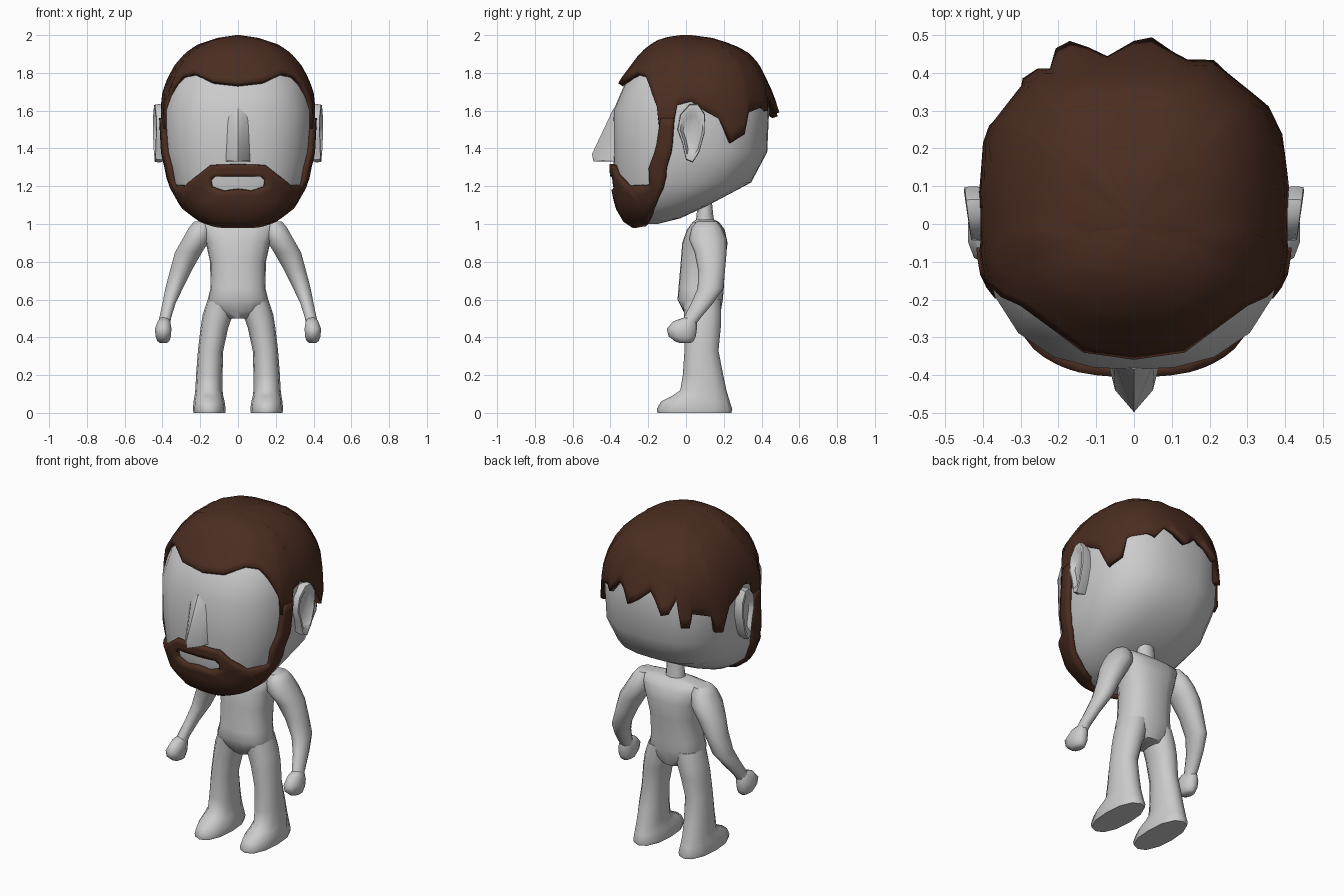
import bpy, bmesh
from math import sin, cos, radians, degrees, atan2, tau
from mathutils import Vector

brown = bpy.data.materials.new("brown_hair")
brown.diffuse_color = (0.07, 0.026, 0.015, 1)


def finish(name, bm, mat=None, thick=0, offset=0, angle=50):
    bmesh.ops.remove_doubles(bm, verts=bm.verts, dist=0.0005)
    bmesh.ops.recalc_face_normals(bm, faces=bm.faces)
    me = bpy.data.meshes.new(name)
    bm.to_mesh(me)
    bm.free()
    ob = bpy.data.objects.new(name, me)
    bpy.context.collection.objects.link(ob)
    if mat:
        me.materials.append(mat)
    bpy.ops.object.select_all(action='DESELECT')
    ob.select_set(True)
    bpy.context.view_layer.objects.active = ob
    bpy.ops.object.shade_smooth_by_angle(angle=radians(angle))
    if thick:
        m = ob.modifiers.new("thickness", 'SOLIDIFY')
        m.thickness, m.offset = thick, offset
    return ob


def skin(rings, bm=None, caps=True):
    """Join closed rings of points with quads."""
    bm = bm or bmesh.new()
    rows = [[bm.verts.new(p) for p in r] for r in rings]
    n = len(rows[0])
    for a, b in zip(rows, rows[1:]):
        for i in range(n):
            j = (i + 1) % n
            bm.faces.new((a[i], a[j], b[j], b[i]))
    if caps:
        bm.faces.new(rows[0])
        bm.faces.new(rows[-1])
    return bm


def loft(name, secs, side=1, n=12, k=2.3):
    """Horizontal sections: z, centre x, centre y, radius x, radius y."""
    rings = []
    for z, cx, cy, rx, ry in secs:
        ring = []
        for i in range(n):
            s, c = sin(tau * i / n), cos(tau * i / n)
            q = (abs(s) ** k + abs(c) ** k) ** (1 / k)
            ring.append((side * (cx + rx * s / q), cy + ry * c / q, z))
        rings.append(ring)
    return finish(name, skin(rings))


# Head and hair tables: z, half width, front y, back y
HEAD = [(1.0, .10, -.27, -.15), (1.03, .19, -.315, -.03), (1.1, .285, -.355, .12),
        (1.22, .355, -.38, .345), (1.38, .39, -.385, .43), (1.6, .40, -.385, .44),
        (1.74, .37, -.325, .42), (1.85, .30, -.25, .34), (1.93, .17, -.14, .2), (1.96, .03, -.02, .06)]
HAIR = [(1.4, .412, -.40, .445), (1.6, .412, -.40, .45), (1.7, .40, -.385, .445), (1.77, .375, -.345, .425),
        (1.85, .33, -.285, .385), (1.91, .275, -.24, .33), (1.95, .215, -.19, .25),
        (1.985, .11, -.13, .14), (2.0, .01, -.03, .03)]
K = 2.6


def section(table, z):
    z = min(max(z, table[0][0]), table[-1][0])
    for a, b in zip(table, table[1:]):
        if z <= b[0]:
            f = (z - a[0]) / (b[0] - a[0])
            w, yf, yb = [a[i] + f * (b[i] - a[i]) for i in (1, 2, 3)]
            return w, (yf + yb) / 2, (yb - yf) / 2


def surf(table, t, z):
    """Point at angle t (degrees, 0 front, 90 at +x) and height z."""
    w, c, b = section(table, z)
    s, co = sin(radians(t)), cos(radians(t))
    q = (abs(s) ** K + abs(co) ** K) ** (1 / K)
    return Vector((w * s / q, c - b * co / q, z))


def from_x(x, z):
    u = min(x / section(HEAD, z)[0], 1)
    return degrees(atan2(u, (1 - u ** K) ** (1 / K))), z


def from_y(y, z):
    w, c, b = section(HEAD, z)
    v = min(max((c - y) / b, 0), 1)
    return degrees(atan2((1 - v ** K) ** (1 / K), v)), z


# Head
finish("head", skin([[surf(HEAD, i * 15, r[0]) for i in range(24)] for r in HEAD]))

# Hair: lower edge as angle, z, outward flare
EDGE = [(0, 1.745, 0), (20, 1.76, 0), (38, 1.805, 0), (50, 1.79, 0), (58, 1.73, 0), (66, 1.62, 0),
        (68, 1.5, 0), (77, 1.5, 0), (80, 1.63, 0), (90, 1.65, 0), (100, 1.6, 0), (110, 1.56, 0),
        (118, 1.43, .02), (128, 1.475, .02), (132, 1.59, 0), (146, 1.62, 0), (152, 1.6, .03),
        (160, 1.68, 0), (166, 1.66, .03), (174, 1.59, .10), (180, 1.62, .08), (190, 1.68, 0),
        (196, 1.64, .06), (201, 1.57, .11), (206, 1.58, .09), (211, 1.65, 0), (214, 1.49, .03),
        (220, 1.49, .03), (222, 1.57, 0), (236, 1.54, 0), (239, 1.44, .02), (245, 1.43, .02),
        (252, 1.57, 0), (262, 1.61, 0), (270, 1.65, 0), (280, 1.63, 0), (283, 1.5, 0), (292, 1.5, 0),
        (294, 1.62, 0), (302, 1.73, 0), (310, 1.79, 0), (322, 1.805, 0), (340, 1.76, 0)]
rings = []
for f in (0, .12, .25, .4, .55, .7, .82, .9, .96, 1):
    ring = []
    for t, zl, fl in EDGE:
        p = surf(HAIR, t, zl + (2 - zl) * f)
        g = 1 + fl * max(0, 1 - f / .35)
        ring.append((p.x * g, p.y * g, p.z))
    rings.append(ring)
bm = skin(rings, caps=False)
bm.faces.new([v for v in bm.verts if v.co.z > 1.9999])
finish("hair", bm, brown, .03, -1)

# Beard: strips of matching edge points in angle/height space
X, Y = from_x, from_y
mouth_ring = [((0, 1.32), (0, 1.255)), (X(.14, 1.315), X(.12, 1.255)), (X(.2, 1.265), X(.14, 1.235)),
              (X(.27, 1.205), X(.135, 1.2)), (X(.22, 1.11), X(.07, 1.18)),
              (X(.12, 1.09), X(.04, 1.185)), ((0, 1.09), (0, 1.19))]
jaw = [(Y(-.13, 1.56), Y(-.06, 1.56)), (Y(-.15, 1.42), Y(-.07, 1.42)), (Y(-.19, 1.3), Y(-.10, 1.3)),
       (X(.33, 1.21), Y(-.14, 1.15)), (X(.27, 1.205), Y(-.17, 1.07)), (X(.22, 1.11), (85, 1.01)),
       (X(.12, 1.09), (45, 1.0)), ((0, 1.09), (0, 1.0))]
bm = bmesh.new()
for s in (1, -1):
    for strip in (mouth_ring, jaw):
        for (a, b), (c, d) in zip(strip, strip[1:]):
            bm.faces.new([bm.verts.new((s * t / 100, 0, z)) for t, z in (a, b, d, c)])
bmesh.ops.remove_doubles(bm, verts=bm.verts, dist=0.0005)
bmesh.ops.subdivide_edges(bm, edges=bm.edges[:], cuts=2, use_grid_fill=True)
mid = Vector((0, .02, 1.48))
for v in bm.verts:
    v.co = mid + (surf(HEAD, v.co.x * 100, v.co.z) - mid) * 1.015
finish("beard", bm, brown, .032, 0)

# Nose
bm = bmesh.new()
for co in [(0, -.385, 1.61), (0, -.498, 1.37), (0, -.49, 1.33), (.07, -.36, 1.33), (-.07, -.36, 1.33),
           (.055, -.36, 1.62), (-.055, -.36, 1.62), (.05, -.44, 1.335), (-.05, -.44, 1.335)]:
    bm.verts.new(co)
bmesh.ops.convex_hull(bm, input=bm.verts)
finish("nose", bm, angle=35)

# Ears: outline in y, z with raised rim and hollow
OUT = [(-.03, 1.58), (.02, 1.635), (.065, 1.635), (.1, 1.58), (.098, 1.48), (.07, 1.38),
       (.035, 1.325), (0, 1.34), (-.02, 1.43), (-.045, 1.5)]
for s, side in ((1, "right"), (-1, "left")):
    rings = []
    for x, g in ((.37, .9), (.415, 1), (.44, .97), (.442, .82), (.42, .6)):
        rings.append([(s * (x + .12 * (y - .03) * (x > .4)), .03 + (y - .03) * g, 1.48 + (z - 1.48) * g)
                      for y, z in OUT])
    finish("ear_" + side, skin(rings))

# Torso and neck
loft("torso", [(.5, 0, .09, .06, .08), (.54, 0, .085, .14, .1), (.6, 0, .075, .16, .12),
               (.66, 0, .08, .145, .12), (.8, 0, .09, .148, .118), (.9, 0, .1, .17, .12),
               (.97, 0, .105, .2, .1), (1.01, 0, .105, .215, .07), (1.025, 0, .1, .08, .045)], n=16, k=2.7)
loft("neck", [(.98, 0, .1, .065, .055), (1.04, 0, .1, .055, .045), (1.14, 0, .1, .05, .035)], n=10)

# Limbs
for s, side in ((1, "right"), (-1, "left")):
    loft("arm_" + side, [(1.012, .19, .11, .045, .055), (.98, .2, .11, .062, .08), (.92, .22, .115, .076, .1),
                         (.85, .262, .13, .074, .085), (.76, .3, .135, .06, .072), (.66, .338, .13, .048, .068),
                         (.58, .365, .085, .036, .058), (.5, .386, .03, .032, .045), (.45, .39, 0, .03, .04)], s, 10)
    loft("hand_" + side, [(.505, .39, .02, .02, .03), (.485, .392, -.005, .034, .062), (.445, .396, -.022, .045, .08),
                          (.405, .396, -.02, .042, .072), (.38, .395, -.01, .033, .05), (.37, .395, -.005, .018, .03)], s, 10)
    loft("leg_" + side, [(.6, .085, .085, .075, .1), (.52, .107, .088, .08, .098), (.45, .125, .087, .073, .097),
                         (.33, .145, .082, .067, .09), (.2, .152, .09, .07, .107), (.12, .154, .092, .072, .122),
                         (.09, .154, .075, .076, .148), (.06, .153, .05, .082, .182),
                         (.02, .152, .045, .087, .2), (0, .152, .045, .084, .196)], s, 12)
